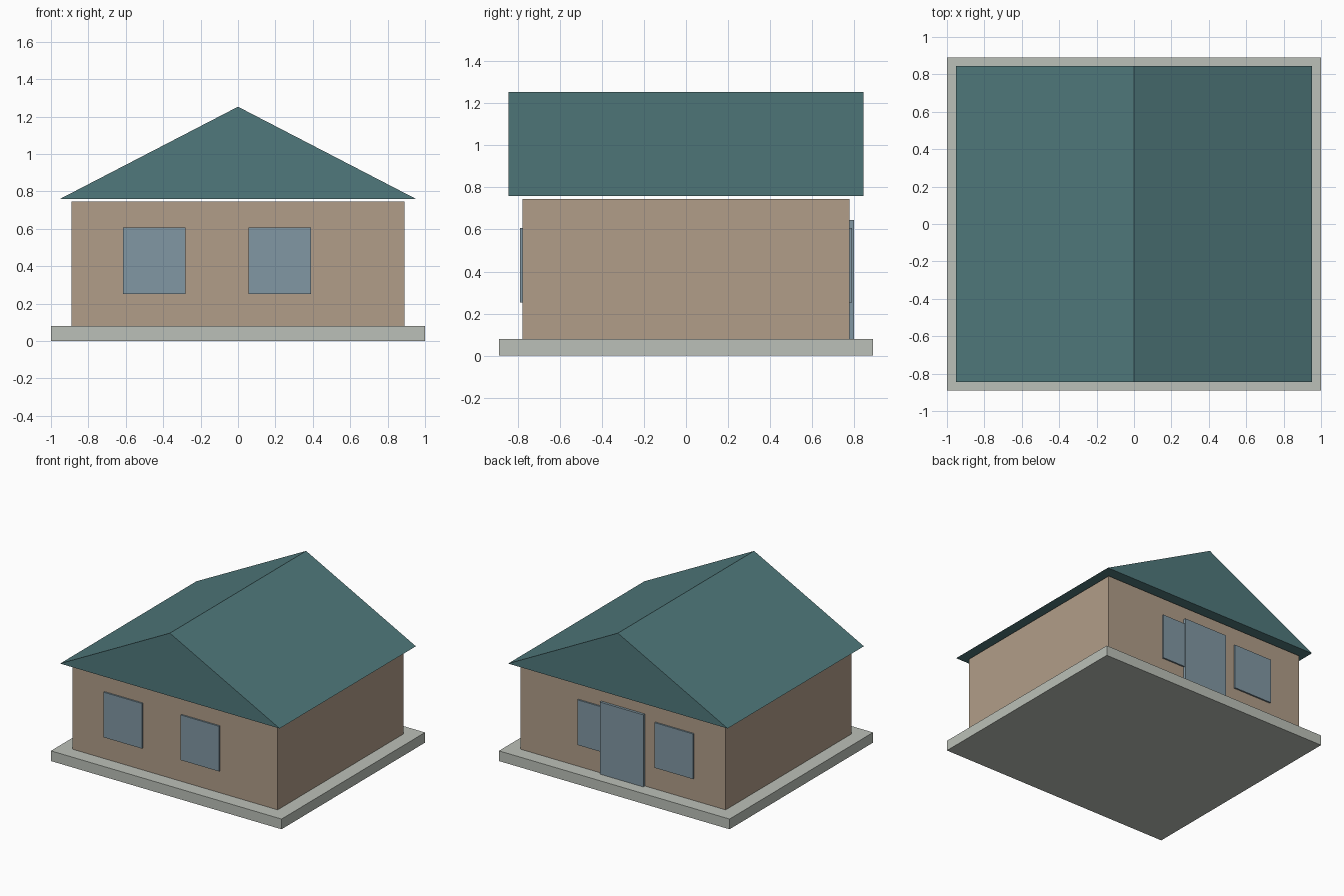
import bpy, bmesh

if "Cube" in bpy.data.objects:
    bpy.data.objects.remove(bpy.data.objects["Cube"])

def material(name, rgb):
    m = bpy.data.materials.new(name)
    m.diffuse_color = (*rgb, 1)
    m.use_nodes = True
    m.node_tree.nodes["Principled BSDF"].inputs["Base Color"].default_value = m.diffuse_color
    return m

STONE = material("stone", (0.50, 0.53, 0.48))
PLASTER = material("plaster", (0.44, 0.34, 0.25))
TILE = material("roof_tile", (0.08, 0.19, 0.20))
GLASS = material("glass", (0.22, 0.31, 0.37))

def finish(name, bm, mat):
    bmesh.ops.recalc_face_normals(bm, faces=bm.faces)
    me = bpy.data.meshes.new(name)
    bm.to_mesh(me)
    bm.free()
    me.materials.append(mat)
    ob = bpy.data.objects.new(name, me)
    bpy.context.collection.objects.link(ob)
    return ob

def box(name, x, y, z, mat):
    """Box from (min, max) ranges on each axis."""
    bm = bmesh.new()
    bmesh.ops.create_cube(bm, size=1)
    for v in bm.verts:
        v.co = [(a + b) / 2 + c * (b - a) for (a, b), c in zip((x, y, z), v.co)]
    return finish(name, bm, mat)

# Base slab and walls
box("foundation", (-1, 1), (-0.889, 0.889), (0, 0.08), STONE)
box("walls", (-0.889, 0.889), (-0.778, 0.778), (0.08, 0.745), PLASTER)

# Gable roof: triangle extruded along y, hovering slightly above the walls
bm = bmesh.new()
tri = bm.faces.new([bm.verts.new((x, -0.844, z))
                    for x, z in ((-0.952, 0.76), (0.952, 0.76), (0, 1.253))])
ext = bmesh.ops.extrude_face_region(bm, geom=[tri], use_keep_orig=True)
bmesh.ops.translate(bm, vec=(0, 1.688, 0),
                    verts=[g for g in ext["geom"] if isinstance(g, bmesh.types.BMVert)])
finish("roof", bm, TILE)

# Two windows on the front and two on the back
for side, (y0, y1) in (("front", (-0.79, -0.778)), ("back", (0.778, 0.79))):
    for label, cx in (("left", -0.447), ("right", 0.222)):
        box(f"{side}_window_{label}", (cx - 0.167, cx + 0.167), (y0, y1),
            (0.252, 0.606), GLASS)

# Door on the back wall
box("back_door", (-0.189, 0.189), (0.778, 0.798), (0.08, 0.645), GLASS)
